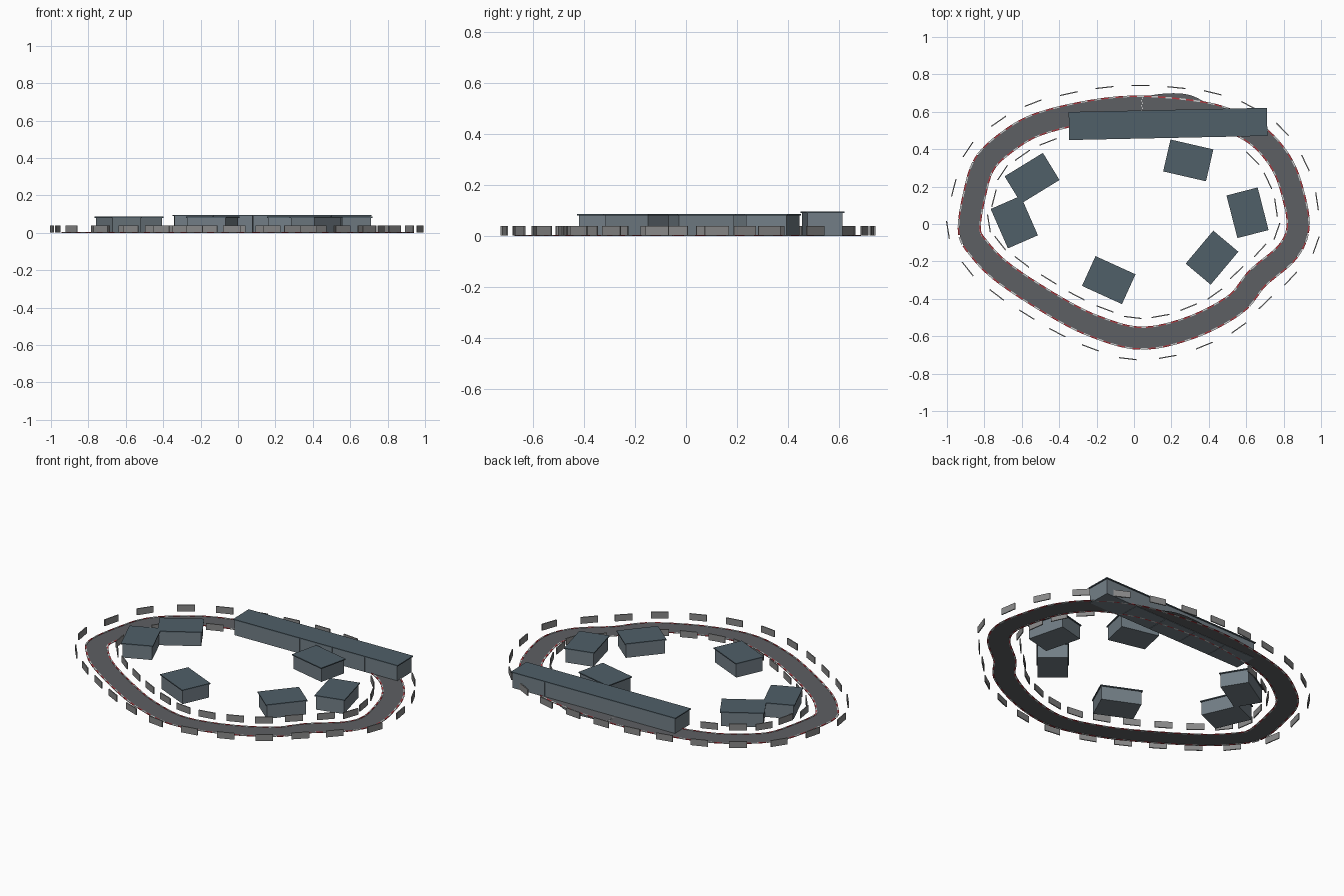
import bpy, bmesh
from math import radians, atan2, cos, sin
from mathutils import Vector, Matrix

if "Cube" in bpy.data.objects:
    bpy.data.objects.remove(bpy.data.objects["Cube"])


def mat(name, col):
    m = bpy.data.materials.new(name)
    m.diffuse_color = (*col, 1)
    m.use_nodes = True
    m.node_tree.nodes["Principled BSDF"].inputs["Base Color"].default_value = m.diffuse_color
    return m


ASPHALT = mat("asphalt", (0.11, 0.115, 0.125))
RED = mat("kerb_red", (0.45, 0.04, 0.05))
WHITE = mat("kerb_white", (0.7, 0.7, 0.7))
METAL = mat("barrier_grey", (0.25, 0.25, 0.25))
WALL = mat("wall_grey", (0.17, 0.21, 0.24))
ROOF = mat("roof_slate", (0.08, 0.115, 0.14))


def finish(name, bm, material):
    me = bpy.data.meshes.new(name)
    bm.to_mesh(me)
    bm.free()
    ob = bpy.data.objects.new(name, me)
    me.materials.append(material)
    bpy.context.collection.objects.link(ob)
    return ob


def add_box(bm, center, size, angle=0.0):
    m = (Matrix.Translation(center) @ Matrix.Rotation(angle, 4, 'Z')
         @ Matrix.Diagonal((*size, 1)))
    bmesh.ops.create_cube(bm, size=1, matrix=m)


def spline(pts, closed, per=16):
    """Catmull-Rom curve through 2D points."""
    P = [Vector(p) for p in pts]
    n = len(P)
    get = (lambda i: P[i % n]) if closed else (lambda i: P[min(max(i, 0), n - 1)])
    out = []
    for i in range(n if closed else n - 1):
        a, b, c, d = (get(i + k) for k in (-1, 0, 1, 2))
        for j in range(per):
            t = j / per
            out.append(0.5 * (2 * b + (c - a) * t + (2 * a - 5 * b + 4 * c - d) * t * t
                              + (3 * b - a - 3 * c + d) * t ** 3))
    out.append(get(n) if closed else P[-1])
    return out


def resample(curve, count):
    """Evenly spaced points along a curve."""
    s = [0.0]
    for a, b in zip(curve, curve[1:]):
        s.append(s[-1] + (b - a).length)
    out, k = [], 0
    for i in range(count):
        d = s[-1] * i / count
        while s[k + 1] < d:
            k += 1
        out.append(curve[k].lerp(curve[k + 1], (d - s[k]) / (s[k + 1] - s[k])))
    return out


def frames(pts, closed):
    """Point, tangent and right-hand normal at each sample."""
    n = len(pts)
    res = []
    for i, p in enumerate(pts):
        a = pts[(i - 1) % n] if closed else pts[max(i - 1, 0)]
        b = pts[(i + 1) % n] if closed else pts[min(i + 1, n - 1)]
        t = (b - a).normalized()
        res.append((p, t, Vector((t.y, -t.x))))
    return res


def ribbon(name, fr, half, z, closed, material):
    bm = bmesh.new()
    rows = [[bm.verts.new((*(p + nrm * w), z)) for w in (half, -half)] for p, t, nrm in fr]
    pairs = list(zip(rows, rows[1:])) + ([(rows[-1], rows[0])] if closed else [])
    for a, b in pairs:
        bm.faces.new((a[0], b[0], b[1], a[1]))
    return finish(name, bm, material)


# Circuit centre line, counter-clockwise from the start line
CIRCUIT = [(0.035, 0.625), (-0.24, 0.60), (-0.52, 0.53), (-0.69, 0.43), (-0.80, 0.32),
           (-0.85, 0.17), (-0.88, -0.03), (-0.83, -0.13), (-0.70, -0.26), (-0.44, -0.43),
           (-0.215, -0.545), (0.035, -0.61), (0.30, -0.555), (0.54, -0.43), (0.66, -0.29),
           (0.82, -0.15), (0.877, -0.015), (0.85, 0.16), (0.79, 0.32), (0.68, 0.455),
           (0.54, 0.54), (0.36, 0.595)]
centre = spline(CIRCUIT, True)
HALF = 0.055
ribbon("track", frames(resample(centre, 200), True), HALF, 0.002, True, ASPHALT)

# Pit lane bulging out beside the start straight
PIT = [(-0.25, 0.61), (0.0, 0.64), (0.16, 0.664), (0.28, 0.66), (0.37, 0.62),
       (0.48, 0.565), (0.60, 0.51)]
ribbon("pit_lane", frames(spline(PIT, False, 8), False), 0.033, 0.0015, False, ASPHALT)

# Alternating kerb blocks on both edges
kerbs = {"kerbs_red": (RED, bmesh.new()), "kerbs_white": (WHITE, bmesh.new())}
for i, (p, t, nrm) in enumerate(frames(resample(centre, 128), True)):
    for side in (1, -1):
        bm = kerbs["kerbs_red" if i % 2 else "kerbs_white"][1]
        c = p + nrm * side * (HALF + 0.003)
        add_box(bm, (c.x, c.y, 0.002), (0.04, 0.008, 0.004), atan2(t.y, t.x))
for name, (m, bm) in kerbs.items():
    finish(name, bm, m)

# Start line of small squares
bm = bmesh.new()
for i in range(8):
    add_box(bm, (0.04 + 0.006 * (i % 2), 0.578 + i * 0.0135, 0.003), (0.006, 0.007, 0.001))
finish("start_line", bm, WHITE)

# Barrier panels outside and inside the track
for name, off in (("outer_barriers", 0.116), ("inner_barriers", -0.106)):
    bm = bmesh.new()
    for p, t, nrm in frames(resample(centre, 26), True):
        c = p + nrm * off
        # the pit building replaces the inner panels along the straight
        if off < 0 and -0.33 < c.x < 0.6 and c.y > 0.4:
            continue
        add_box(bm, (c.x, c.y, 0.021), (0.096, 0.006, 0.038), atan2(t.y, t.x))
    finish(name, bm, METAL)

# Infield buildings: x, y, length, depth, angle
BUILDINGS = [(-0.545, 0.245, 0.24, 0.17, 31.5), (-0.64, 0.01, 0.23, 0.175, -66.4),
             (-0.135, -0.30, 0.235, 0.175, -24.5), (0.417, -0.18, 0.23, 0.175, 50),
             (0.607, 0.06, 0.235, 0.172, -75.6), (0.29, 0.34, 0.235, 0.175, -13)]
for i, (x, y, l, d, a) in enumerate(BUILDINGS):
    bm = bmesh.new()
    add_box(bm, (x, y, 0.04), (l - 0.012, d - 0.012, 0.08), radians(a))
    finish(f"building_{i + 1}", bm, WALL)
    bm = bmesh.new()
    add_box(bm, (x, y, 0.083), (l, d, 0.006), radians(a))
    finish(f"building_roof_{i + 1}", bm, ROOF)

# Pit building: five garages under one long roof
ANG, PX, PY = radians(1.2), 0.182, 0.535
bm = bmesh.new()
for i in range(5):
    u = (i - 2) * 0.21
    add_box(bm, (PX + u * cos(ANG), PY + u * sin(ANG), 0.045), (0.208, 0.138, 0.09), ANG)
finish("pit_garages", bm, WALL)
bm = bmesh.new()
add_box(bm, (PX, PY, 0.093), (1.06, 0.15, 0.006), ANG)
finish("pit_roof", bm, ROOF)
